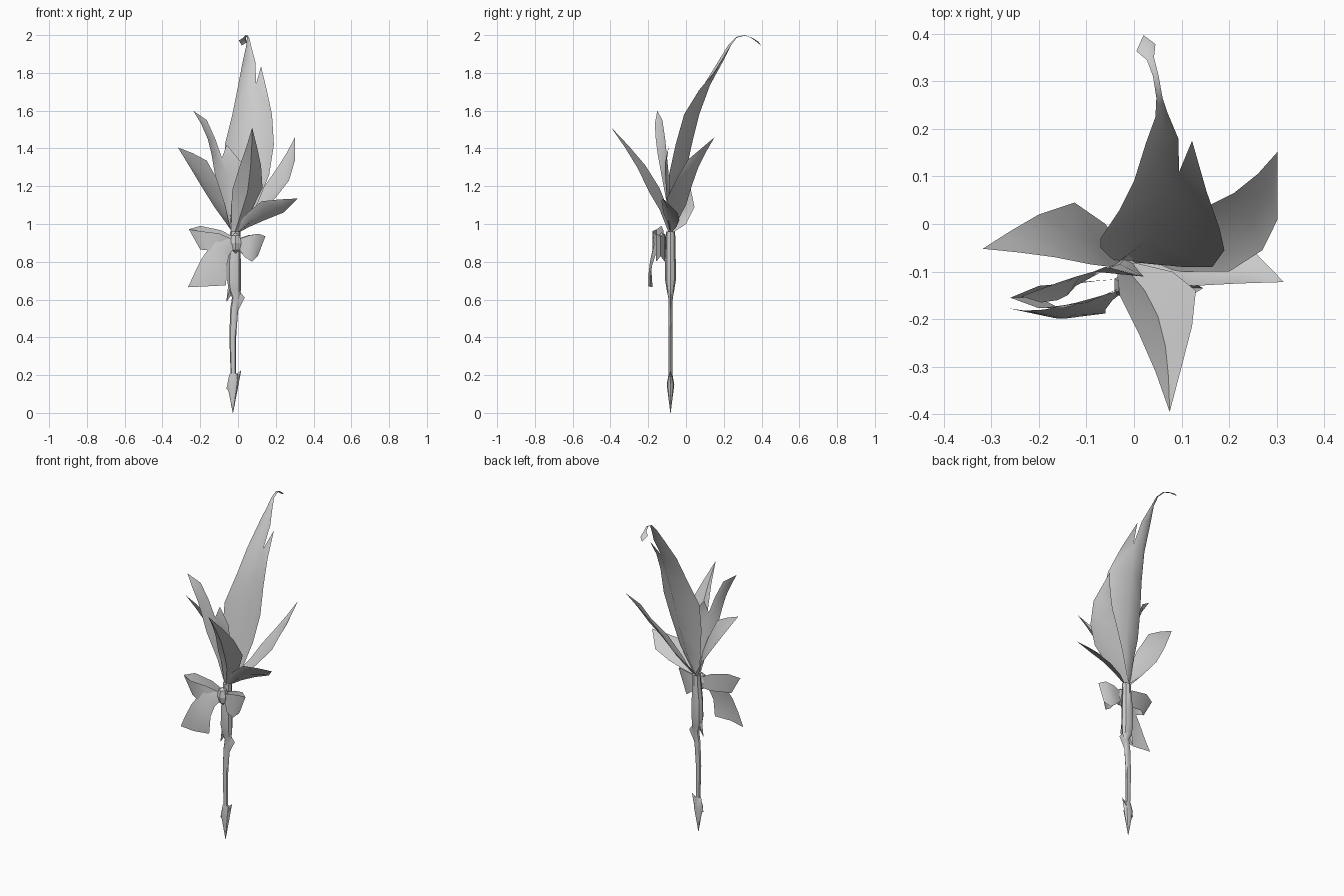
import bpy, bmesh, math
from mathutils import Vector

grey = bpy.data.materials.new("soft grey")
grey.diffuse_color = (0.6, 0.6, 0.6, 1)


def make(name, verts, faces, angle=50):
    """Mesh object from points and faces, welded and smoothed by angle."""
    mesh = bpy.data.meshes.new(name)
    mesh.from_pydata([tuple(v) for v in verts], [], faces)
    bm = bmesh.new()
    bm.from_mesh(mesh)
    bmesh.ops.remove_doubles(bm, verts=bm.verts, dist=0.0005)
    bmesh.ops.recalc_face_normals(bm, faces=bm.faces)
    bm.to_mesh(mesh)
    bm.free()
    mesh.materials.append(grey)
    ob = bpy.data.objects.new(name, mesh)
    bpy.context.collection.objects.link(ob)
    bpy.ops.object.select_all(action='DESELECT')
    ob.select_set(True)
    bpy.context.view_layer.objects.active = ob
    bpy.ops.object.shade_smooth_by_angle(angle=math.radians(angle))
    return ob


def sheet(name, rows, sag=(0, 0, 0), tooth=None):
    """Loft a thin leaf through (left, right) rows; the midline sags with width.
    tooth = (row index, outer point, tip): a torn point on the right edge."""
    verts, faces = [], []
    for left, right in rows:
        a, b = Vector(left), Vector(right)
        mid = (a + b) / 2 + Vector(sag) * (b - a).length
        verts += [a, mid, b]
    for i in range(len(rows) - 1):
        for j in (0, 1):
            k = 3 * i + j
            faces.append((k, k + 1, k + 4, k + 3))
    if tooth:
        i, outer, tip = tooth
        n = len(verts)
        verts += [Vector(outer), Vector(tip)]
        faces += [(3 * i + 2, n, 3 * i + 5), (n, n + 1, 3 * i + 5)]
    return make(name, verts, faces, 60)


def leaf(name, rows, tip, sag, tooth=None):
    base = ((-0.035, -0.08, 0.95), (-0.005, -0.08, 0.95))
    return sheet(name, [base] + rows + [(tip, tip)], sag, tooth)


# Tall back leaf with a torn edge and a curled tip
leaf("tall_leaf", [
    ((-.05, -.07, 1.10), (.10, -.09, 1.10)),
    ((-.07, -.05, 1.26), (.165, -.09, 1.26)),
    ((-.07, -.03, 1.42), (.19, -.055, 1.42)),
    ((-.03, .03, 1.58), (.18, -.01, 1.58)),
    ((0, .09, 1.73), (.095, .11, 1.74)),
    ((.025, .17, 1.86), (.093, .18, 1.855)),
    ((.045, .225, 1.95), (.07, .235, 1.94)),
    ((.047, .265, 1.99), (.06, .265, 1.985)),
    ((.04, .31, 2.0), (.052, .31, 1.997)),
    ((.027, .345, 1.985), (.042, .35, 1.985)),
    ((.005, .363, 1.972), (.045, .378, 1.96))],
    (.02, .397, 1.945), (0, .28, 0),
    tooth=(4, (.152, .07, 1.71), (.122, .175, 1.835)))

# Right leaf, sweeping back
leaf("right_leaf", [
    ((.08, 0, 1.10), (.10, -.10, 1.04)),
    ((.14, .03, 1.20), (.20, -.10, 1.14)),
    ((.21, .065, 1.30), (.27, -.055, 1.23)),
    ((.26, .105, 1.38), (.302, .01, 1.34))],
    (.302, .152, 1.46), (.08, 0, -.13))

# Low right leaf
leaf("low_right_leaf", [
    ((.05, -.12, 1.06), (.06, -.05, .985)),
    ((.125, -.13, 1.12), (.14, -.035, 1.02)),
    ((.22, -.125, 1.13), (.24, -.045, 1.06))],
    (.315, -.122, 1.135), (0, -.12, -.12))

# Front leaf, leaning forward
leaf("front_leaf", [
    ((-.035, -.11, 1.09), (.08, -.10, 1.09)),
    ((-.03, -.15, 1.18), (.13, -.14, 1.19)),
    ((.01, -.23, 1.31), (.122, -.215, 1.31)),
    ((.045, -.31, 1.41), (.10, -.30, 1.41))],
    (.075, -.395, 1.51), (0, -.3, -.12))

# Left leaf, sweeping sideways
leaf("left_leaf", [
    ((-.05, -.09, 1.10), (-.06, 0, 1.0)),
    ((-.09, -.085, 1.20), (-.125, .045, 1.09)),
    ((-.165, -.07, 1.335), (-.20, .02, 1.21)),
    ((-.24, -.06, 1.375), (-.26, -.015, 1.31))],
    (-.318, -.052, 1.405), (-.12, 0, -.08))

# Upper left leaf with a torn edge
leaf("upper_left_leaf", [
    ((-.07, -.10, 1.10), (.01, -.10, 1.10)),
    ((-.122, -.13, 1.26), (.02, -.11, 1.26)),
    ((-.14, -.15, 1.37), (-.085, -.10, 1.35)),
    ((-.16, -.16, 1.45), (-.12, -.11, 1.45)),
    ((-.195, -.165, 1.53), (-.165, -.125, 1.55))],
    (-.237, -.152, 1.60), (0, .2, 0),
    tooth=(2, (.015, -.11, 1.33), (-.06, -.09, 1.42)))

# Ribbon loops: strips that run out, fold round and come back
sheet("bow_loop_right", [
    ((.005, -.135, .92), (.005, -.135, .87)),
    ((.06, -.16, .94), (.035, -.16, .825)),
    ((.11, -.157, .948), (.075, -.157, .80)),
    ((.145, -.135, .935), (.105, -.135, .83)),
    ((.11, -.112, .948), (.075, -.112, .80)),
    ((.05, -.108, .94), (.035, -.108, .83)),
    ((-.005, -.115, .92), (-.005, -.115, .87))])
sheet("bow_loop_left", [
    ((-.03, -.135, .92), (-.03, -.135, .87)),
    ((-.10, -.165, .95), (-.09, -.165, .84)),
    ((-.20, -.177, .962), (-.155, -.177, .86)),
    ((-.26, -.155, .972), (-.20, -.155, .865)),
    ((-.20, -.13, .99), (-.16, -.13, .87)),
    ((-.09, -.12, .967), (-.08, -.12, .86)),
    ((-.02, -.115, .93), (-.02, -.115, .87))])

# Hanging ribbon tail
sheet("bow_tail", [
    ((-.03, -.14, .92), (-.02, -.14, .87)),
    ((-.12, -.165, .92), (-.045, -.16, .84)),
    ((-.19, -.18, .82), (-.06, -.18, .78)),
    ((-.23, -.182, .74), (-.06, -.188, .72)),
    ((-.265, -.177, .665), (-.065, -.187, .675))], (0, -.08, 0))

# Faceted bow knot
bpy.ops.mesh.primitive_uv_sphere_add(segments=6, ring_count=4, radius=1,
                                     location=(-.012, -.13, .90))
knot = bpy.context.object
knot.name = "bow_knot"
knot.scale = (.034, .03, .055)
knot.data.materials.append(grey)

# Stem with wrapped grip and pointed foot: (z, centre x, half width, half depth)
profile = [(0, -.027, .001, .001), (.15, -.027, .03, .02), (.205, -.022, .024, .01),
           (.21, -.025, .014, .011), (.4, -.028, .018, .011), (.55, -.02, .021, .011),
           (.61, -.01, .022, .012), (.65, -.017, .032, .02), (.70, -.02, .037, .028),
           (.80, -.02, .035, .028), (.92, -.014, .026, .026), (.96, -.014, .028, .024)]
SIDES = 8
verts = [(cx + rx * math.cos(2 * math.pi * k / SIDES),
          -.082 + ry * math.sin(2 * math.pi * k / SIDES), z)
         for z, cx, rx, ry in profile for k in range(SIDES)]
faces = [(r * SIDES + k, r * SIDES + (k + 1) % SIDES,
          (r + 1) * SIDES + (k + 1) % SIDES, (r + 1) * SIDES + k)
         for r in range(len(profile) - 1) for k in range(SIDES)]
faces.append(tuple(range((len(profile) - 1) * SIDES, len(profile) * SIDES)))
make("stem", verts, faces, 40)


# Thorns: flat wedges from two points on the stem to a tip
def thorn(name, low, high, tip, depth):
    y = -.082
    v = [(low[0], y, low[1]), (high[0], y, high[1]), (tip[0], y, tip[1])]
    mx, mz = (low[0] + high[0]) / 2, (low[1] + high[1]) / 2
    v += [(mx, y - depth, mz), (mx, y + depth, mz)]
    make(name, v, [(0, 2, 3), (2, 1, 3), (0, 4, 2), (2, 4, 1), (0, 3, 1, 4)], 30)


thorn("upper_thorn_right", (-.005, .53), (-.005, .66), (.036, .61), .012)
thorn("upper_thorn_left", (-.025, .64), (-.045, .74), (-.062, .585), .018)
thorn("foot_barb_right", (-.005, .11), (-.015, .20), (.017, .225), .014)
thorn("foot_barb_left", (-.035, .10), (-.04, .19), (-.062, .13), .014)
